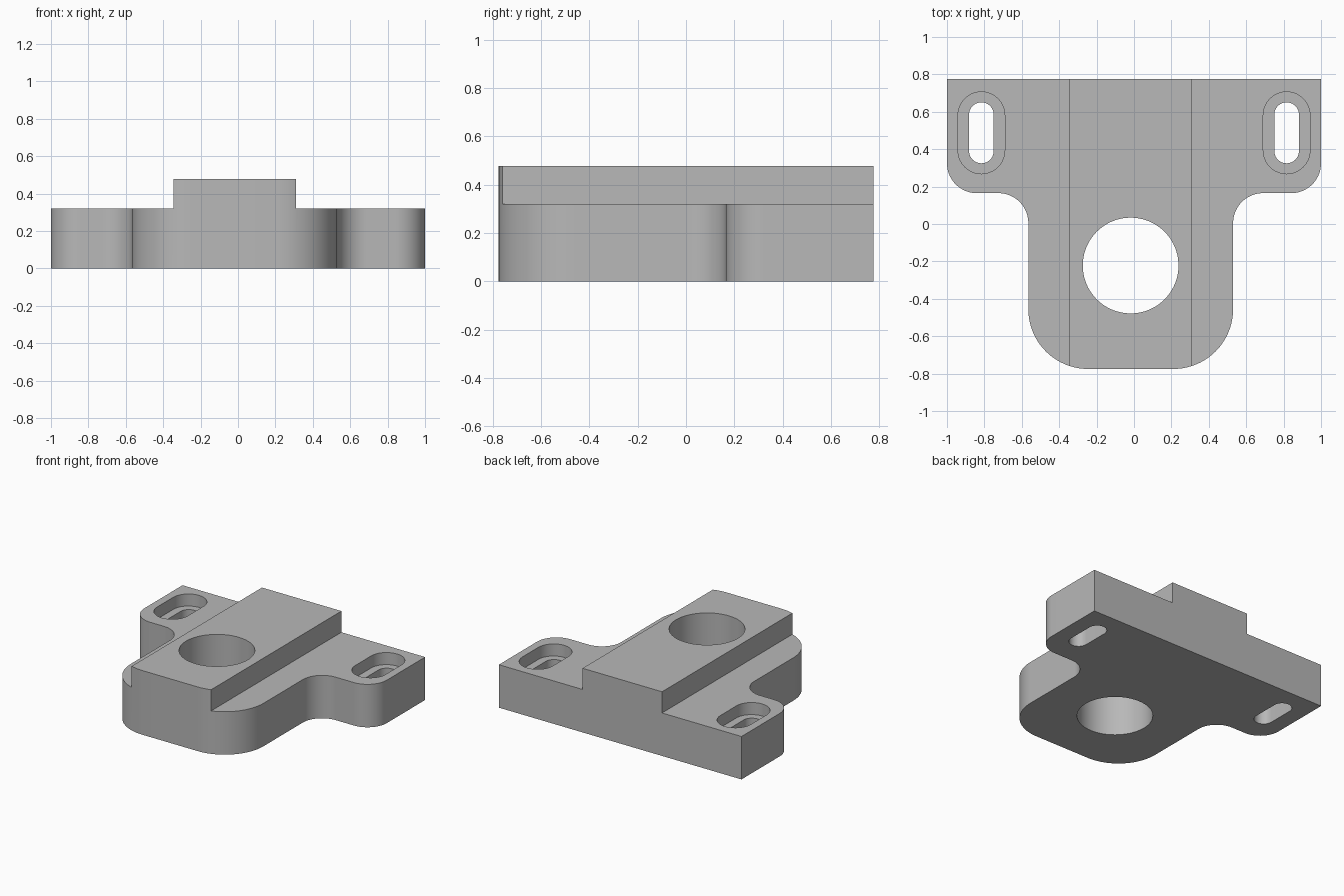
import bpy
import bmesh
import math
from mathutils import Vector

if "Cube" in bpy.data.objects:
    bpy.data.objects.remove(bpy.data.objects["Cube"], do_unlink=True)

grey = bpy.data.materials.new("machined grey")
grey.use_nodes = True
colour = (0.48, 0.48, 0.48, 1)
grey.diffuse_color = colour
grey.node_tree.nodes["Principled BSDF"].inputs["Base Color"].default_value = colour

WING_TOP, RAIL_TOP = 0.32, 0.478


def fillet(corners, steps=20):
    """Round each (x, y, radius) corner of a closed outline with right angles."""
    points = []
    for i, (x, y, r) in enumerate(corners):
        p = Vector((x, y))
        if r == 0:
            points.append(p)
            continue
        a = (Vector(corners[i - 1][:2]) - p).normalized()
        b = (Vector(corners[(i + 1) % len(corners)][:2]) - p).normalized()
        centre = p + (a + b) * r
        for k in range(steps + 1):
            t = math.pi / 2 * k / steps
            points.append(centre - b * r * math.cos(t) - a * r * math.sin(t))
    return points


def prism(name, points, z0, z1):
    """Extrude a flat outline from z0 to z1."""
    bm = bmesh.new()
    face = bm.faces.new([bm.verts.new((p[0], p[1], z0)) for p in points])
    top = bmesh.ops.extrude_face_region(bm, geom=[face])["geom"]
    verts = [v for v in top if isinstance(v, bmesh.types.BMVert)]
    bmesh.ops.translate(bm, verts=verts, vec=(0, 0, z1 - z0))
    bmesh.ops.recalc_face_normals(bm, faces=bm.faces)
    mesh = bpy.data.meshes.new(name)
    bm.to_mesh(mesh)
    bm.free()
    mesh.materials.append(grey)
    obj = bpy.data.objects.new(name, mesh)
    bpy.context.collection.objects.link(obj)
    return obj


def box(x0, x1, y0, y1):
    return [(x0, y0), (x1, y0), (x1, y1), (x0, y1)]


def slot(x, y, r, half, steps=20):
    """Upright rounded slot outline."""
    points = []
    for k in range(2 * steps + 2):
        upper = k <= steps
        t = math.pi * (k if upper else k - 1) / steps
        shift = half - r if upper else r - half
        points.append((x + r * math.cos(t), y + shift + r * math.sin(t)))
    return points


# T-shaped body with rounded corners
body = prism("bracket_body", fillet([
    (1, 0.775, 0), (-1, 0.775, 0),
    (-1, 0.165, 0.16), (-0.565, 0.165, 0.16),
    (-0.565, -0.775, 0.32), (0.53, -0.775, 0.32),
    (0.53, 0.165, 0.16), (1, 0.165, 0.16)]), 0, RAIL_TOP)

# Steps beside the raised rail, and the round bore
cutters = [
    prism("left_step_cutter", box(0.31, 1.2, -1, 1), WING_TOP, 0.7),
    prism("right_step_cutter", box(-1.2, -0.345, -1, 1), WING_TOP, 0.7)]
circle = [(-0.018 + 0.256 * math.cos(math.tau * k / 80),
           -0.222 + 0.256 * math.sin(math.tau * k / 80)) for k in range(80)]
cutters.append(prism("bore_cutter", circle, -0.2, 0.7))

# Counterbored mounting slots
for side, x in (("left", 0.816), ("right", -0.816)):
    cutters.append(prism(side + "_recess_cutter",
                         slot(x, 0.4875, 0.125, 0.219), WING_TOP - 0.09, 0.7))
    cutters.append(prism(side + "_slot_cutter",
                         slot(x, 0.4875, 0.066, 0.163), -0.2, 0.6))

for cutter in cutters:
    cutter.hide_render = True
    cut = body.modifiers.new(cutter.name, "BOOLEAN")
    cut.operation = "DIFFERENCE"
    cut.solver = "EXACT"
    cut.object = cutter

# Bake the cuts and remove the cutters
graph = bpy.context.evaluated_depsgraph_get()
result = bpy.data.meshes.new_from_object(body.evaluated_get(graph))
body.modifiers.clear()
body.data = result
for cutter in cutters:
    bpy.data.objects.remove(cutter, do_unlink=True)

bpy.ops.object.select_all(action="DESELECT")
body.select_set(True)
bpy.context.view_layer.objects.active = body
bpy.ops.object.shade_smooth_by_angle(angle=math.radians(30))
